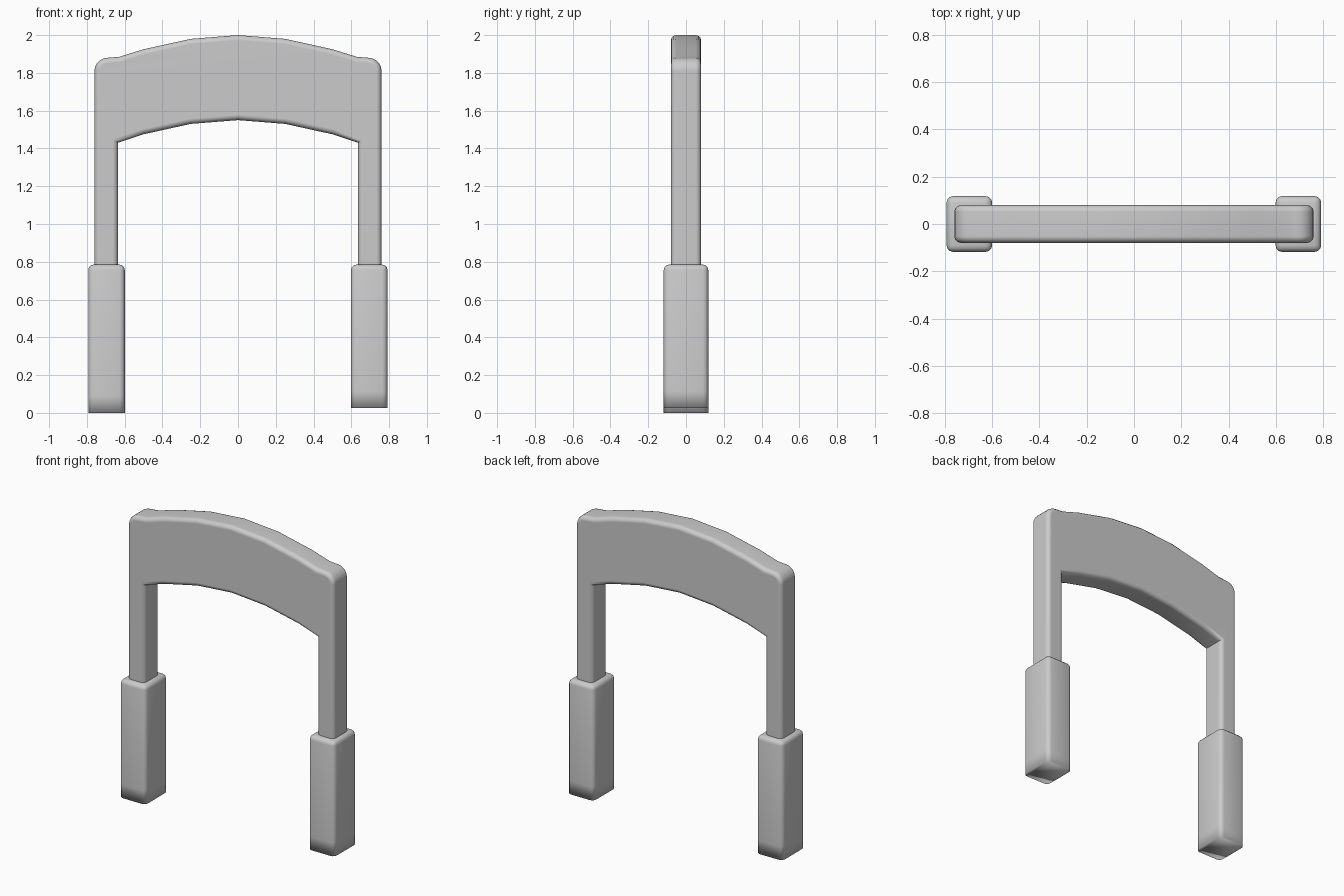
import bpy, bmesh, math

cube = bpy.data.objects.get("Cube")
if cube:
    bpy.data.objects.remove(cube, do_unlink=True)

grey = bpy.data.materials.new("light_grey")
grey.use_nodes = True
COLOUR = (0.6, 0.6, 0.6, 1)
grey.diffuse_color = COLOUR
grey.node_tree.nodes["Principled BSDF"].inputs["Base Color"].default_value = COLOUR


def make_object(name, bm):
    bmesh.ops.recalc_face_normals(bm, faces=bm.faces)
    mesh = bpy.data.meshes.new(name)
    bm.to_mesh(mesh)
    bm.free()
    mesh.materials.append(grey)
    obj = bpy.data.objects.new(name, mesh)
    bpy.context.collection.objects.link(obj)
    mesh.shade_smooth()
    return obj


def arch_frame():
    """Two posts and the curved panel between them, as one rounded outline."""
    half = [(0.635, 0.7), (0.635, 1.43), (0.5, 1.475), (0.25, 1.53)]
    inner = half + [(0, 1.55)] + [(-x, z) for x, z in reversed(half)]
    # outer side: post, rounded shoulder, arched top
    shoulder = [(0.69 + 0.07 * math.cos(a), 1.81 + 0.07 * math.sin(a))
                for a in (math.radians(18 * i) for i in range(6))]
    side = [(0.76, 0.7)] + shoulder + [(0.63, 1.885), (0.5, 1.925), (0.25, 1.98)]
    outer = side + [(0, 2.0)] + [(-x, z) for x, z in reversed(side)]
    outline = outer + list(reversed(inner))

    bm = bmesh.new()
    front = bm.faces.new([bm.verts.new((x, -0.08, z)) for x, z in outline])
    grown = bmesh.ops.extrude_face_region(bm, geom=[front], use_keep_orig=True)
    for v in grown["geom"]:
        if isinstance(v, bmesh.types.BMVert):
            v.co.y = 0.08
    # soften the rims of the front and back
    rims = [e for e in bm.edges if abs(e.verts[0].co.y - e.verts[1].co.y) < 0.001]
    bmesh.ops.bevel(bm, geom=rims, offset=0.028, segments=3, profile=0.5,
                    affect='EDGES', clamp_overlap=False)
    obj = make_object("arch_frame", bm)
    bpy.context.view_layer.objects.active = obj
    obj.select_set(True)
    bpy.ops.object.shade_smooth_by_angle(angle=math.radians(40))
    obj.select_set(False)
    weighted = obj.modifiers.new("even_shading", 'WEIGHTED_NORMAL')
    weighted.keep_sharp = True


def foot(name, x, bottom):
    """Boxy sleeve with rounded sides and top, and a crisp bottom rim."""
    bm = bmesh.new()
    bmesh.ops.create_cube(bm, size=1)
    top = 0.785
    for v in bm.verts:
        v.co.x = x + v.co.x * 0.193
        v.co.y *= 0.236
        v.co.z = top if v.co.z > 0 else bottom
    rounded = [e for e in bm.edges if max(v.co.z for v in e.verts) > 0.5]
    bmesh.ops.bevel(bm, geom=rounded, offset=0.028, segments=3, profile=0.5, affect='EDGES')
    # loop that keeps the bottom shading close to the rim
    bmesh.ops.bisect_plane(bm, geom=bm.verts[:] + bm.edges[:] + bm.faces[:],
                           plane_co=(0, 0, bottom + 0.09), plane_no=(0, 0, 1))
    make_object(name, bm)


arch_frame()
foot("right_foot", -0.696, 0.0)
foot("left_foot", 0.695, 0.025)
